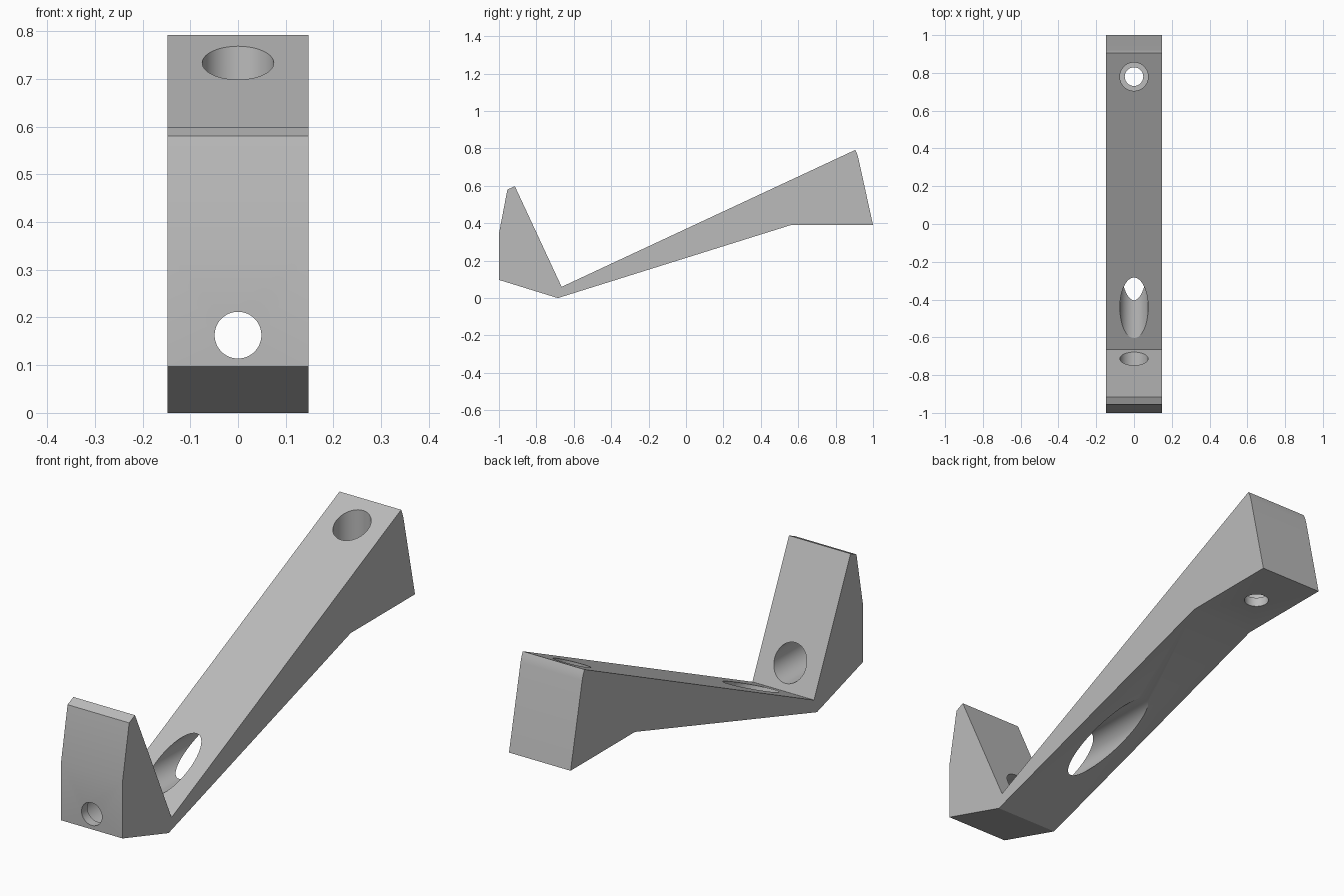
import bpy
import bmesh
from math import radians

if "Cube" in bpy.data.objects:
    bpy.data.objects.remove(bpy.data.objects["Cube"])

HALF_WIDTH = 0.1475
BORE, HOLE = 0.075, 0.049
WALL = 0.04

grey = bpy.data.materials.new("light grey plastic")
grey.use_nodes = True
colour = (0.5, 0.5, 0.5, 1)
grey.diffuse_color = colour
grey.node_tree.nodes["Principled BSDF"].inputs["Base Color"].default_value = colour


def extrude_profile(name, profile, half_width):
    """Extrude a (y, z) outline across x."""
    bm = bmesh.new()
    face = bm.faces.new([bm.verts.new((-half_width, y, z)) for y, z in profile])
    side = bmesh.ops.extrude_face_region(bm, geom=[face])["geom"]
    moved = [v for v in side if isinstance(v, bmesh.types.BMVert)]
    bmesh.ops.translate(bm, verts=moved, vec=(2 * half_width, 0, 0))
    bmesh.ops.recalc_face_normals(bm, faces=bm.faces)
    mesh = bpy.data.meshes.new(name)
    bm.to_mesh(mesh)
    bm.free()
    obj = bpy.data.objects.new(name, mesh)
    bpy.context.collection.objects.link(obj)
    return obj


def drill(target, radius, start, length, y=0.0, z=0.0, along_y=False):
    """Cut a round hole running along y or z from start."""
    middle = start + length / 2
    bpy.ops.mesh.primitive_cylinder_add(
        vertices=64, radius=radius, depth=length,
        location=(0, middle, z) if along_y else (0, y, middle),
        rotation=(radians(90) if along_y else 0, 0, 0))
    cutter = bpy.context.object
    cutter.hide_render = True
    cut = target.modifiers.new("hole", "BOOLEAN")
    cut.operation = "DIFFERENCE"
    cut.solver = "EXACT"
    cut.object = cutter
    bpy.context.view_layer.objects.active = target
    bpy.ops.object.modifier_apply(modifier=cut.name)
    bpy.data.objects.remove(cutter)


# Hook-shaped bracket: short front post, long sloping arm, wedge foot at the back
outline = [(-1, 0.097), (-1, 0.345), (-0.955, 0.58), (-0.915, 0.598),
           (-0.665, 0.06), (0.905, 0.792), (0.914, 0.773), (0.921, 0.75),
           (1, 0.39), (0.56, 0.39), (-0.685, 0.0)]
bracket = extrude_profile("bracket", outline, HALF_WIDTH)
bracket.data.materials.append(grey)

# Front screw hole, with a wide bore continuing through the arm
drill(bracket, HOLE, -1.1, 0.3, z=0.163, along_y=True)
drill(bracket, BORE, -1 + WALL, 1.3, z=0.163, along_y=True)

# Back screw hole, with a wide bore from above
drill(bracket, HOLE, 0.3, 0.3, y=0.78)
drill(bracket, BORE, 0.39 + WALL, 0.6, y=0.78)

# Smooth bores, crisp outer edges
bpy.ops.object.select_all(action="DESELECT")
bracket.select_set(True)
bpy.context.view_layer.objects.active = bracket
bpy.ops.object.shade_smooth_by_angle(angle=radians(25))
